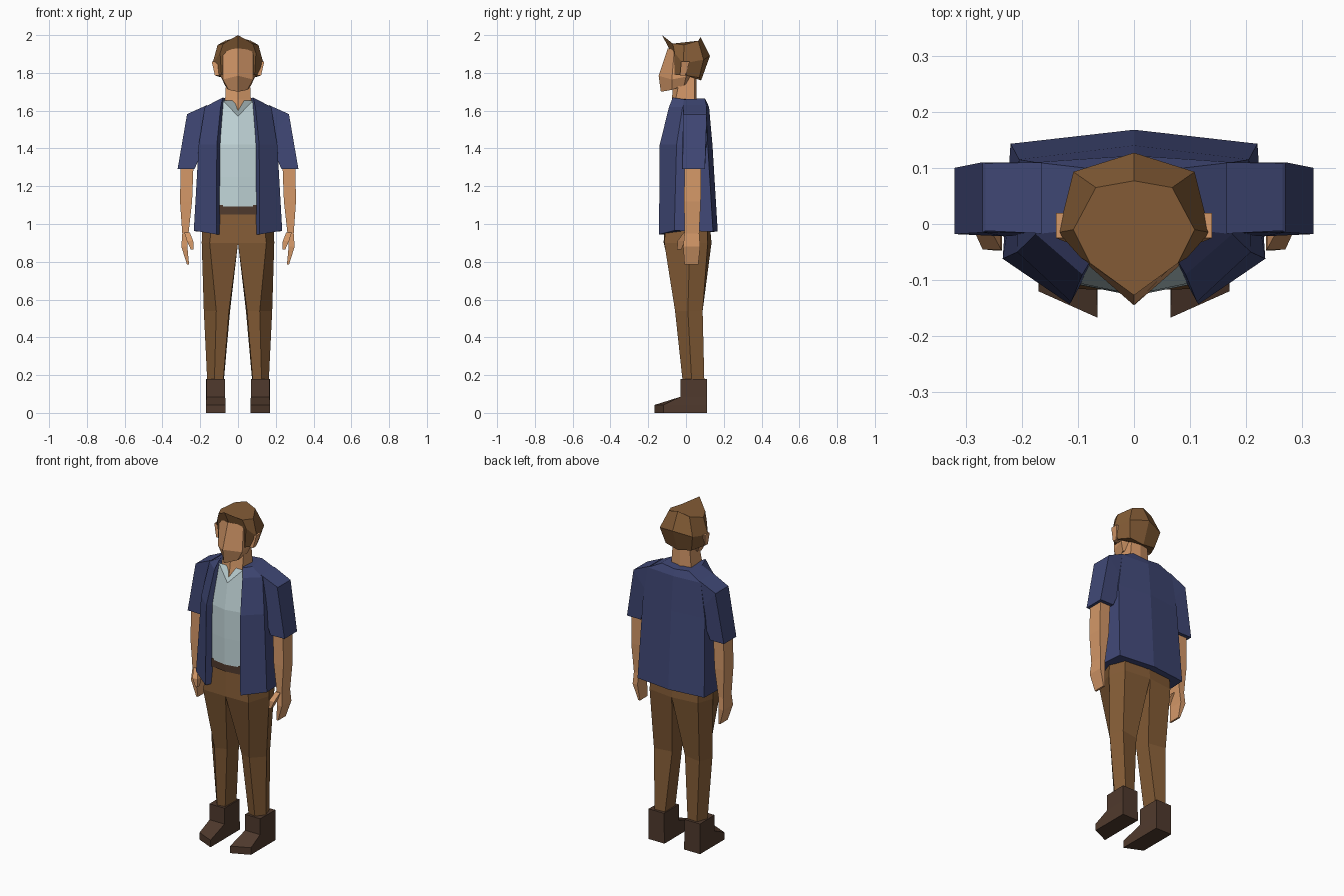
import bpy, bmesh


def material(name, rgb):
    m = bpy.data.materials.new(name)
    lin = [((c / 255 + 0.055) / 1.055) ** 2.4 for c in rgb]
    m.diffuse_color = (*lin, 1)
    return m


SKIN = material("skin", (212, 152, 104))
BROWN = material("warm brown", (132, 92, 54))
BLUE = material("navy blue", (64, 72, 118))
PALE = material("pale blue", (194, 214, 217))
DARK = material("dark brown", (80, 58, 45))


def loft(name, mat, rings):
    """Skin a list of equal-length closed rings and cap both ends."""
    bm = bmesh.new()
    vs = [[bm.verts.new(p) for p in r] for r in rings]
    n = len(vs[0])
    for a, b in zip(vs, vs[1:]):
        for i in range(n):
            j = (i + 1) % n
            bm.faces.new((a[i], a[j], b[j], b[i]))
    bm.faces.new(vs[0])
    bm.faces.new(vs[-1])
    bmesh.ops.recalc_face_normals(bm, faces=bm.faces)
    me = bpy.data.meshes.new(name)
    bm.to_mesh(me)
    bm.free()
    me.materials.append(mat)
    ob = bpy.data.objects.new(name, me)
    bpy.context.collection.objects.link(ob)


def flat(z, pts):
    return [(x, y, z) for x, y in pts]


def whole(name, mat, rings):
    """Rings run from front centre to back centre on +x; the rest is mirrored."""
    loft(name, mat, [r + [(-x, y, z) for x, y, z in r[-2:0:-1]] for r in rings])


def pair(name, mat, rings):
    loft("left_" + name, mat, rings)
    loft("right_" + name, mat, [[(-x, y, z) for x, y, z in r] for r in rings])


def box_ring(z, x0, x1, y0, y1):
    return flat(z, [(x0, y0), (x1, y0), (x1, y1), (x0, y1)])


# boots with angled toes
toe = [(.065, -.167), (.17, -.12), (.17, .11), (.065, .11)]
shaft = [(.068, -.03), (.167, -.03), (.17, .11), (.068, .11)]
pair("boot", DARK, [flat(0, toe), flat(.042, toe), flat(.085, shaft), flat(.18, shaft)])

# trouser legs, meeting at the centre above the crotch
pair("trouser_leg", BROWN, [
    flat(.17, [(.078, -.01), (.125, -.018), (.163, .03), (.14, .097), (.075, .092)]),
    flat(.54, [(.048, -.035), (.115, -.058), (.181, .01), (.15, .088), (.042, .07)]),
    flat(.90, [(0, -.118), (.15, -.115), (.192, .02), (.16, .115), (0, .135)]),
    flat(1.07, [(0, -.115), (.13, -.1), (.19, .02), (.15, .11), (0, .12)]),
])

# belt
waist = [(0, -.122), (.13, -.105), (.19, .02), (.15, .11), (0, .122)]
whole("belt", DARK, [flat(1.05, waist), flat(1.1, waist)])

# shirt with V neck
whole("shirt", PALE, [
    flat(1.093, [(0, -.126), (.11, -.106), (.12, .04), (0, .06)]),
    flat(1.25, [(0, -.128), (.11, -.106), (.12, .04), (0, .06)]),
    flat(1.42, [(0, -.126), (.11, -.103), (.12, .04), (0, .06)]),
    [(0, -.1, 1.57), (.08, -.066, 1.655), (.08, .04, 1.65), (0, .04, 1.6)],
])

# open jacket, one half per side
pair("jacket_half", BLUE, [
    [(.093, -.1, .945), (.115, -.143, .945), (.234, -.062, .965),
     (.22, .143, .96), (0, .168, .96), (0, .04, .96)],
    flat(1.42, [(.09, -.098), (.112, -.139), (.208, -.05), (.205, .115), (0, .14), (0, .04)]),
    flat(1.62, [(.078, -.07), (.092, -.09), (.175, -.018), (.175, .11), (0, .122), (0, .04)]),
    [(.066, -.05, 1.665), (.08, -.07, 1.67), (.1, -.01, 1.66),
     (.09, .1, 1.665), (0, .105, 1.655), (0, .04, 1.655)],
])

# short sleeves
pair("sleeve", BLUE, [
    flat(1.29, [(.23, -.022), (.32, -.018), (.32, .1), (.23, .1)]),
    [(.165, -.017, 1.45), (.27, -.015, 1.58), (.27, .11, 1.58), (.165, .11, 1.45)],
    [(.165, -.017, 1.629), (.265, -.012, 1.584), (.265, .108, 1.584), (.165, .11, 1.629)],
])

# bare arms tapering into flat hands
pair("arm", SKIN, [
    box_ring(1.33, .235, .303, -.008, .08),
    box_ring(1.12, .243, .307, -.01, .078),
    box_ring(.95, .262, .295, -.008, .07),
    box_ring(.88, .268, .3, -.015, .075),
    box_ring(.785, .259, .27, -.008, .065),
])

# thumbs
pair("thumb", SKIN, [
    box_ring(.955, .255, .285, -.012, .03),
    box_ring(.91, .237, .27, -.045, -.005),
    box_ring(.865, .235, .25, -.047, -.025),
])

# neck and upper chest
whole("neck", SKIN, [
    flat(1.55, [(0, -.1), (.07, -.068), (.06, .04), (0, .05)]),
    flat(1.66, [(0, -.074), (.068, -.055), (.065, .045), (0, .057)]),
    flat(1.78, [(0, -.068), (.062, -.03), (.055, .045), (0, .055)]),
])

# face with a ridge down the middle
whole("face", SKIN, [
    [(0, -.133, 1.70), (.05, -.075, 1.71), (.07, -.01, 1.735), (0, .02, 1.745)],
    [(0, -.145, 1.785), (.08, -.075, 1.765), (.09, 0, 1.78), (0, .06, 1.78)],
    [(0, -.096, 1.93), (.08, -.062, 1.92), (.09, 0, 1.92), (0, .06, 1.92)],
])

# ears
pair("ear", SKIN, [
    box_ring(1.785, .09, .122, -.032, -.005),
    box_ring(1.86, .09, .139, -.025, .02),
])

# hair with a swept forelock
whole("hair", BROWN, [
    [(0, -.03, 1.81), (.088, -.06, 1.79), (.118, .005, 1.785), (.085, .07, 1.775), (0, .08, 1.76)],
    [(0, -.09, 1.93), (.095, -.06, 1.905), (.135, -.015, 1.85), (.108, .093, 1.87), (0, .127, 1.89)],
    [(0, -.127, 2.0), (.078, -.07, 1.955), (.108, -.01, 1.948), (.068, .065, 1.97), (0, .077, 1.99)],
])
